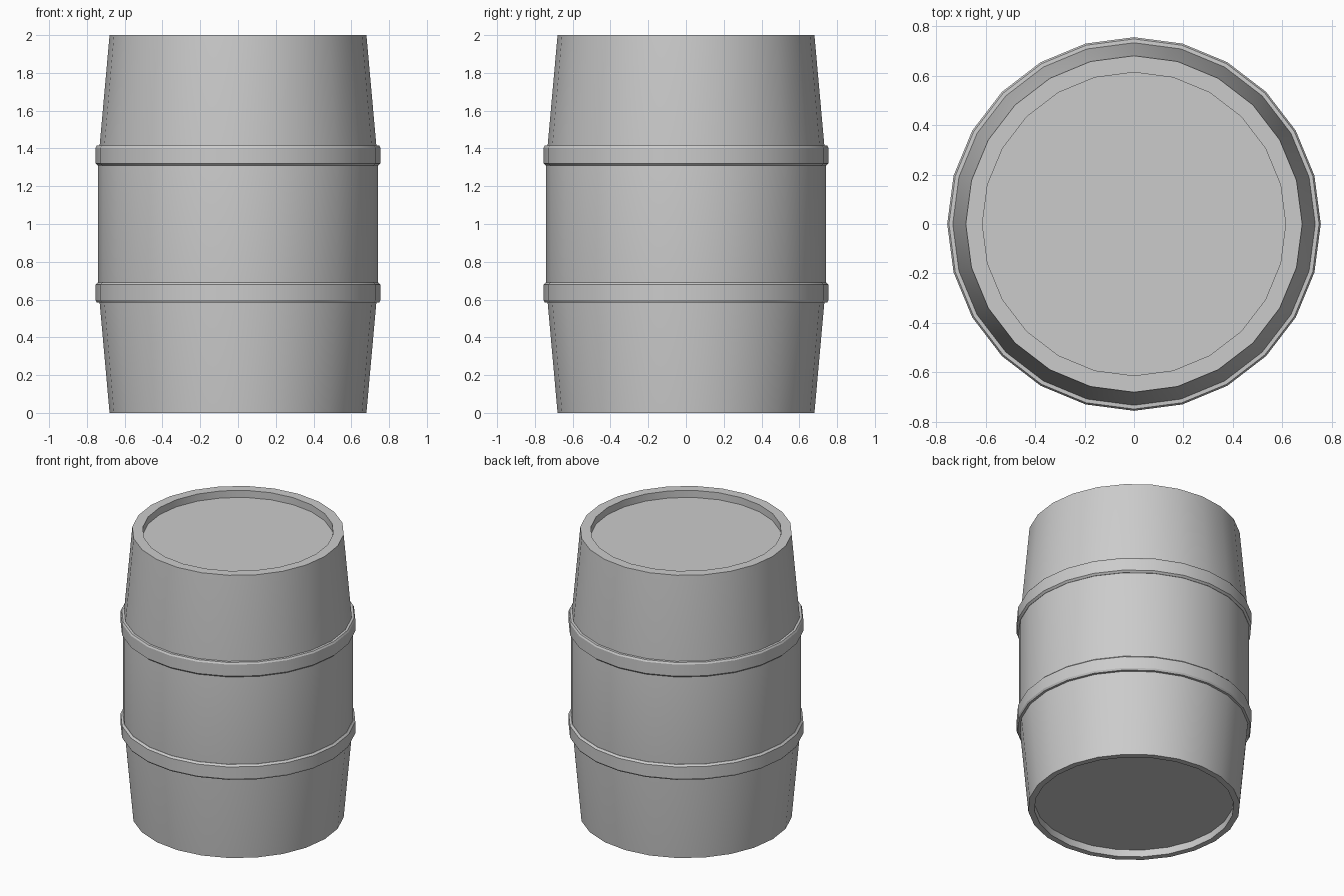
import bpy, bmesh
from math import cos, sin, pi, radians

if "Cube" in bpy.data.objects:
    bpy.data.objects.remove(bpy.data.objects["Cube"])

SIDES = 24


def lathe(name, profile, closed=False):
    """Spin (radius, z) points round z; an open profile gets capped at both ends."""
    bm = bmesh.new()
    rings = [[bm.verts.new((r * cos(2 * pi * i / SIDES), r * sin(2 * pi * i / SIDES), z))
              for i in range(SIDES)] for r, z in profile]
    pairs = list(zip(rings, rings[1:]))
    if closed:
        pairs.append((rings[-1], rings[0]))
    for a, b in pairs:
        for i in range(SIDES):
            j = (i + 1) % SIDES
            bm.faces.new((a[i], a[j], b[j], b[i]))
    if not closed:
        bm.faces.new(rings[0])
        bm.faces.new(rings[-1])
    bmesh.ops.recalc_face_normals(bm, faces=bm.faces)
    mesh = bpy.data.meshes.new(name)
    bm.to_mesh(mesh)
    bm.free()
    obj = bpy.data.objects.new(name, mesh)
    bpy.context.collection.objects.link(obj)
    bpy.context.view_layer.objects.active = obj
    obj.select_set(True)
    bpy.ops.object.shade_smooth_by_angle(angle=radians(30))
    obj.select_set(False)
    return obj


# Barrel body with recessed ends
lathe("barrel_body", [
    (0.64, 0.05), (0.64, 0.0), (0.68, 0.0),
    (0.74, 0.667), (0.74, 1.333),
    (0.68, 2.0), (0.613, 2.0), (0.613, 1.95),
])

# Hoops, the upper one mirrored from the lower
hoop = [(0.715, 0.583), (0.748, 0.585), (0.755, 0.597),
        (0.755, 0.679), (0.742, 0.691), (0.72, 0.691)]
lathe("lower_hoop", hoop, closed=True)
lathe("upper_hoop", [(r, 2.0 - z) for r, z in hoop], closed=True)
